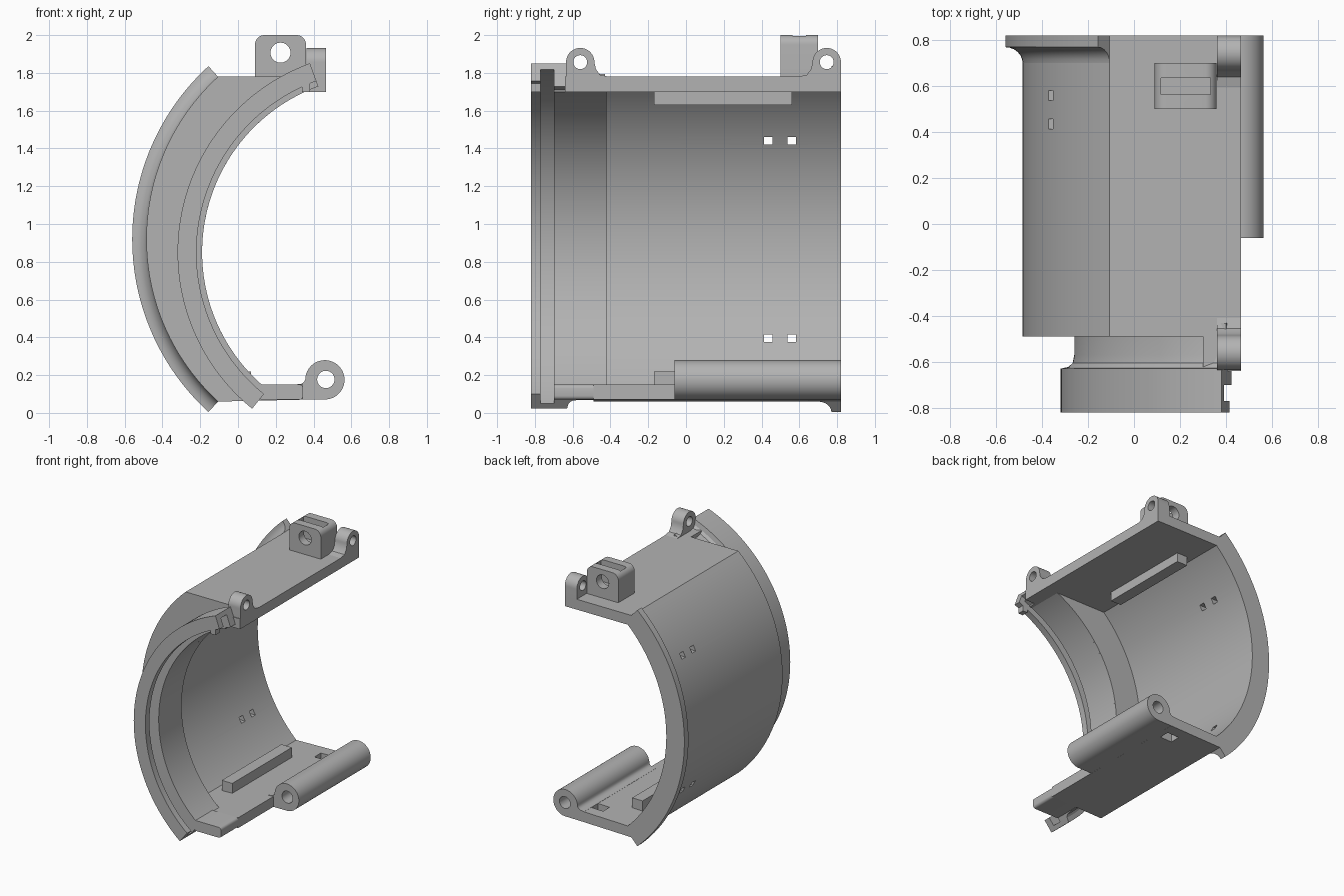
import bpy, bmesh, math
from mathutils import Vector

old = bpy.data.objects.get("Cube")
if old:
    bpy.data.objects.remove(old, do_unlink=True)

grey = bpy.data.materials.new("plain grey")
grey.use_nodes = True
grey.diffuse_color = (0.45, 0.45, 0.45, 1)
grey.node_tree.nodes["Principled BSDF"].inputs["Base Color"].default_value = (0.45, 0.45, 0.45, 1)


def arc(cx, cy, r, a0, a1, n=24):
    """Points on a circle between two angles in degrees."""
    steps = [math.radians(a0 + (a1 - a0) * i / n) for i in range(n + 1)]
    return [(cx + r * math.cos(a), cy + r * math.sin(a)) for a in steps]


def finish(name, bm):
    bmesh.ops.recalc_face_normals(bm, faces=bm.faces)
    mesh = bpy.data.meshes.new(name)
    bm.to_mesh(mesh)
    bm.free()
    mesh.materials.append(grey)
    ob = bpy.data.objects.new(name, mesh)
    bpy.context.collection.objects.link(ob)
    return ob


def loft(name, rings):
    """Closed sections joined in order, with end caps."""
    bm = bmesh.new()
    loops = [[bm.verts.new(p) for p in ring] for ring in rings]
    n = len(loops[0])
    for a, b in zip(loops, loops[1:]):
        for i in range(n):
            j = (i + 1) % n
            bm.faces.new((a[i], a[j], b[j], b[i]))
    bm.faces.new(loops[0])
    bm.faces.new(loops[-1])
    return finish(name, bm)


def prism(name, pts, axis, lo, hi):
    """Extrude a 2D outline along x or y."""
    place = {"x": lambda p, d: (d, p[0], p[1]), "y": lambda p, d: (p[0], d, p[1])}[axis]
    return loft(name, [[place(p, d) for p in pts] for d in (lo, hi)])


def box(name, x0, x1, y0, y1, z0, z1):
    return prism(name, [(x0, z0), (x1, z0), (x1, z1), (x0, z1)], "y", y0, y1)


def sweep(name, profile, cx, cz, a0, a1, n=64):
    """Turn a (radius, y) profile about an axis along y."""
    rings = []
    for i in range(n + 1):
        a = math.radians(a0 + (a1 - a0) * i / n)
        rings.append([(cx + r * math.cos(a), y, cz + r * math.sin(a)) for r, y in profile])
    return loft(name, rings)


def activate(ob):
    bpy.ops.object.select_all(action="DESELECT")
    ob.select_set(True)
    bpy.context.view_layer.objects.active = ob


def cut(ob, cutters):
    for c in cutters:
        mod = ob.modifiers.new("cut", "BOOLEAN")
        mod.operation = "DIFFERENCE"
        mod.solver = "EXACT"
        mod.object = c
        activate(ob)
        bpy.ops.object.modifier_apply(modifier=mod.name)
        bpy.data.objects.remove(c, do_unlink=True)


CX, CZ = 0.68, 0.92            # shell axis
NX, NZ = 0.745, 0.85           # neck axis
BACK, FRONT = 0.82, -0.49
TOP, CEIL, BASE, FLOOR = 1.78, 1.70, 0.07, 0.15

# Curved shell with its flat top and bottom plates
half = math.degrees(math.asin((TOP - CZ) / 1.165))
half_in = math.degrees(math.asin((CEIL - CZ) / 1.085))
outer = arc(CX, CZ, 1.165, 180 - half, 180 + half, 64)
inner = arc(CX, CZ, 1.085, 180 + half_in, 180 - half_in, 64)
section = ([(0.465, TOP)] + outer + [(0.345, BASE), (0.345, FLOOR)]
           + inner + [(0.465, CEIL)])
shell = prism("shell", section, "y", FRONT, BACK)
windows = [box("cutter", -0.6, 0.1, y - 0.022, y + 0.022, z - 0.02, z + 0.02)
           for y in (0.435, 0.56) for z in (0.395, 1.44)]
cut(shell, windows + [box("cutter", 0.2, 0.305, 0.65, 0.73, 0, 0.2)])

# Front wall between shell and neck
wall = outer + [(0.17, BASE)] + arc(NX, NZ, 0.935, 230, 112, 64) + [(0.39, TOP)]
prism("front_wall", wall, "y", FRONT, -0.42)

# Stepped neck with an inner groove
neck = [(1.065, -0.82), (1.065, -0.63), (1.03, -0.622), (1.012, -0.605),
        (1.005, -0.57), (1.005, -0.43), (0.935, -0.43), (0.935, -0.70),
        (1.03, -0.70), (1.03, -0.77), (0.965, -0.77), (0.965, -0.82)]
sweep("neck_ring", neck, NX, NZ, 110, 231)
box("neck_end", 0.34, 0.38, -0.70, -0.63, CEIL, 1.82)
box("neck_end_lip", 0.34, 0.38, -0.82, -0.77, CEIL, 1.82)

# Back flange with a fillet into the shell
fillet = [(1.24 - 0.075 * math.sin(t), 0.70 + 0.07 * math.cos(t))
          for t in [math.radians(15 * i) for i in range(7)]]
flange = [(1.10, BACK), (1.24, BACK)] + fillet + [(1.10, 0.70)]
sweep("back_flange", flange, CX, CZ, 180 - half, 180 + half)

# Plate extensions beside the neck
box("top_plate_front", 0.30, 0.465, -0.64, FRONT, CEIL, TOP)
edge = [(0.12, BASE)] + arc(0.325, 0.09, 0.02, -90, 0, 4) + arc(0.325, 0.13, 0.02, 0, 90, 4) + [(0.12, FLOOR)]
prism("bottom_plate_front", edge, "y", -0.70, FRONT)

# Guide rails on the ceiling and the floor
for name, z0, z1 in (("top_rail", 1.63, CEIL + 0.01), ("bottom_rail", FLOOR - 0.01, 0.22)):
    box(name, -0.02, 0.07, -0.17, 0.56, z0, z1)

# Hinge tube along the bottom edge
tube = ([(0.30, BASE)] + arc(0.46, 0.175, 0.104, -90, 180, 40)
        + [(0.35, 0.164), (0.335, 0.154), (0.30, FLOOR)])
hinge = prism("hinge_tube", tube, "y", -0.06, BACK)
cut(hinge, [prism("cutter", arc(0.465, 0.177, 0.046, 0, 348, 29), "y", -0.2, 1)])

# Pierced lugs on the top edge
for name, y, s in (("front_lug", -0.56, 1), ("back_lug", 0.745, -1)):
    side = [(-0.075, 1.72)] + arc(0, 1.857, 0.075, 180, 0, 24)
    side += [(0.083, 1.82), (0.105, 1.79), (0.15, TOP), (0.15, 1.72)]
    lug = prism(name, [(y + s * u, z) for u, z in side], "x", 0.362, 0.465)
    cut(lug, [prism("cutter", arc(y, 1.857, 0.037, 0, 345, 23), "x", 0.2, 0.6)])

# Latch block with a cross hole and a top slot
block = ([(0.09, 1.74)] + arc(0.14, 1.95, 0.05, 180, 90, 8)
         + arc(0.31, 1.95, 0.05, 90, 0, 8) + [(0.36, 1.74)])
latch = prism("latch_block", block, "y", 0.50, 0.70)
cut(latch, [prism("cutter", arc(0.225, 1.907, 0.053, 0, 348, 29), "y", 0.4, 0.8),
            box("cutter", 0.117, 0.333, 0.563, 0.635, 1.83, 2.1)])

# Smooth curves, sharp edges
for ob in list(bpy.context.collection.objects):
    if ob.type == "MESH" and ob.data.materials and ob.data.materials[0] == grey:
        activate(ob)
        bpy.ops.object.shade_smooth_by_angle(angle=math.radians(30))
